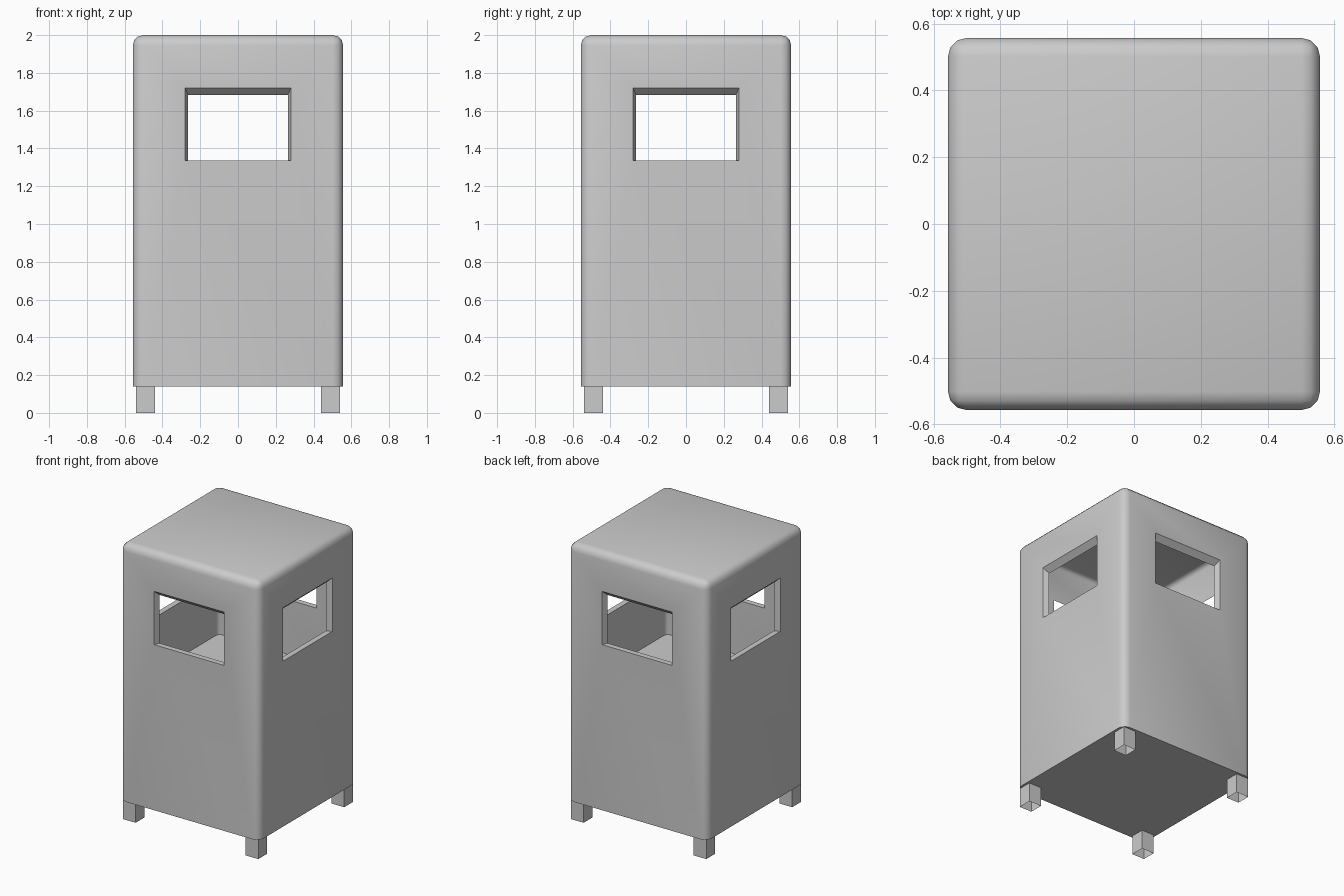
import bpy
import bmesh
import math
from mathutils import Matrix

if "Cube" in bpy.data.objects:
    bpy.data.objects.remove(bpy.data.objects["Cube"], do_unlink=True)

HALF, WALL = 0.557, 0.04
BASE, SHELF, TOP = 0.14, 0.94, 2.0

grey = bpy.data.materials.new("grey metal")
grey.use_nodes = True
grey.diffuse_color = (0.6, 0.6, 0.6, 1)
grey.node_tree.nodes["Principled BSDF"].inputs["Base Color"].default_value = (0.6, 0.6, 0.6, 1)


def make_object(name, bm):
    bmesh.ops.recalc_face_normals(bm, faces=bm.faces)
    mesh = bpy.data.meshes.new(name)
    bm.to_mesh(mesh)
    bm.free()
    mesh.materials.append(grey)
    obj = bpy.data.objects.new(name, mesh)
    bpy.context.collection.objects.link(obj)
    return obj


def box(bm, half, low, high, x=0, y=0):
    place = Matrix.Translation((x, y, (low + high) / 2))
    size = Matrix.Diagonal((2 * half, 2 * half, high - low, 1))
    bmesh.ops.create_cube(bm, size=1, matrix=place @ size)


def rounded_box(name, half, low, high, radius):
    """Box with rounded uprights and roof edge, and a sharp bottom edge."""
    bm = bmesh.new()
    box(bm, half, low, high)
    edges = [e for e in bm.edges if max(v.co.z for v in e.verts) > high - 0.01]
    bmesh.ops.bevel(bm, geom=edges, offset=radius, segments=3, profile=0.5, affect='EDGES')
    return make_object(name, bm)


def window_cutter(name, angle):
    """Tapered block: sides and head lean inward, sill stays level."""
    bm = bmesh.new()
    rings = []
    for depth in (-0.02, WALL + 0.02):
        t = depth / WALL
        w, head, y = 0.28 - 0.016 * t, 1.72 - 0.037 * t, -HALF + depth
        corners = ((-w, 1.335), (w, 1.335), (w, head), (-w, head))
        rings.append([bm.verts.new((x, y, z)) for x, z in corners])
    outer, inner = rings
    bm.faces.new(outer)
    bm.faces.new(inner)
    for i in range(4):
        j = (i + 1) % 4
        bm.faces.new((outer[i], outer[j], inner[j], inner[i]))
    bm.transform(Matrix.Rotation(angle, 4, 'Z'))
    return make_object(name, bm)


def activate(obj):
    bpy.ops.object.select_all(action='DESELECT')
    obj.select_set(True)
    bpy.context.view_layer.objects.active = obj


# Housing: hollow above the inner shelf, with a window in each side
housing = rounded_box("housing", HALF, BASE, TOP, 0.055)
cutters = [rounded_box("cavity_cutter", HALF - WALL, SHELF, TOP - WALL, 0.03)]
cutters += [window_cutter("window_cutter", i * math.pi / 2) for i in range(4)]
activate(housing)
for cutter in cutters:
    cutter.hide_render = True
    mod = housing.modifiers.new("cut", 'BOOLEAN')
    mod.operation = 'DIFFERENCE'
    mod.solver = 'EXACT'
    mod.object = cutter
    bpy.ops.object.modifier_apply(modifier=mod.name)
    bpy.data.objects.remove(cutter, do_unlink=True)
bpy.ops.object.shade_smooth_by_angle(angle=math.radians(40))

# Legs: square tubes, open at the foot
for x, side in ((0.49, "left"), (-0.49, "right")):
    for y, end in ((-0.49, "front"), (0.49, "back")):
        bm = bmesh.new()
        box(bm, 0.05, 0, BASE, x, y)
        caps = [f for f in bm.faces if abs(f.normal.z) > 0.5]
        bmesh.ops.delete(bm, geom=caps, context='FACES_ONLY')
        make_object(f"{end}_{side}_leg", bm)
